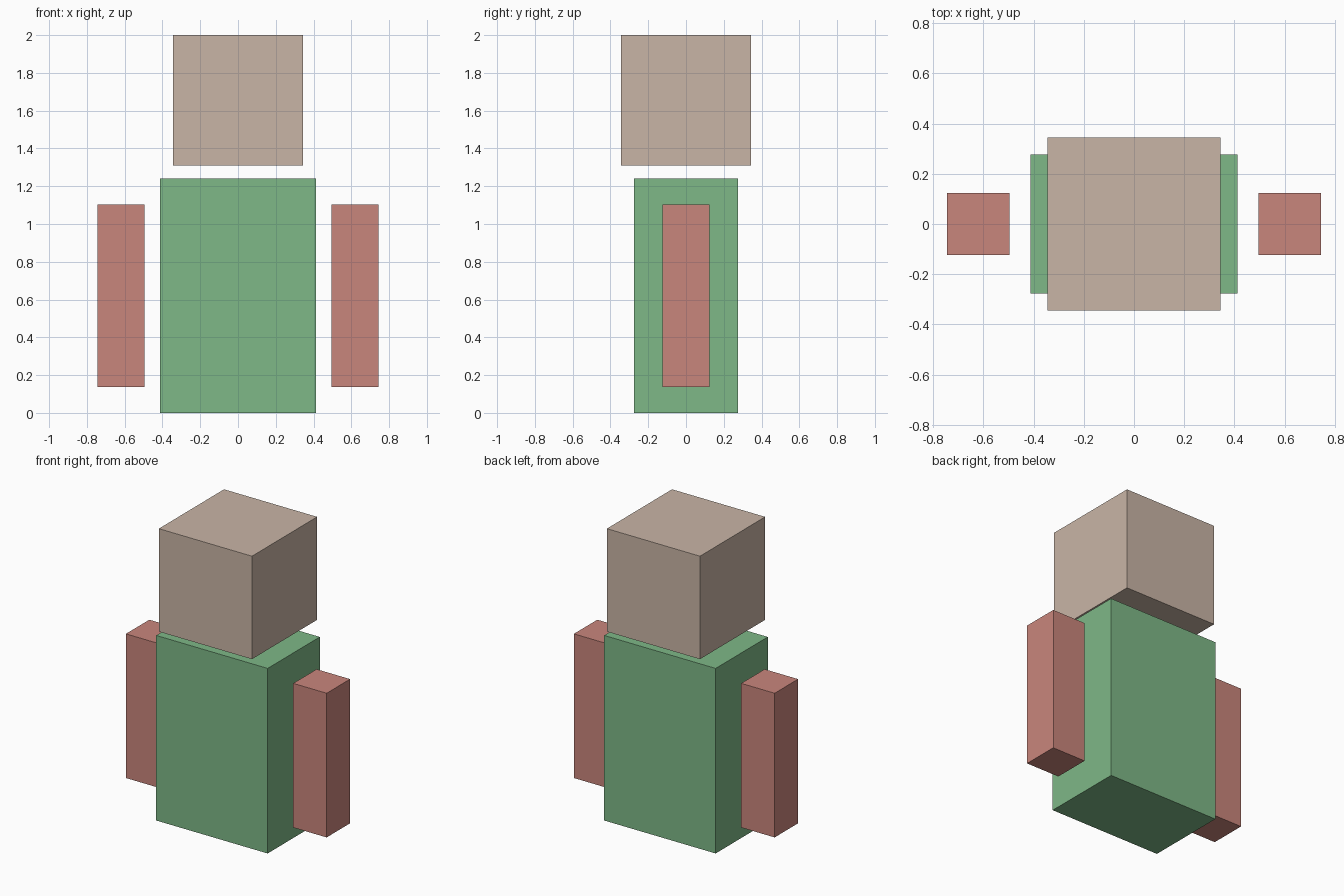
import bpy

default = bpy.data.objects.get("Cube")
if default:
    bpy.data.objects.remove(default, do_unlink=True)


def make_material(name, rgb):
    mat = bpy.data.materials.new(name)
    mat.use_nodes = True
    color = (*rgb, 1.0)
    mat.diffuse_color = color
    mat.node_tree.nodes["Principled BSDF"].inputs["Base Color"].default_value = color
    return mat


def make_box(name, center, size, mat):
    bpy.ops.mesh.primitive_cube_add(size=1, location=center)
    box = bpy.context.object
    box.name = name
    box.scale = size
    bpy.ops.object.transform_apply(location=False, rotation=False, scale=True)
    box.data.materials.append(mat)
    return box


tan = make_material("tan", (0.584, 0.462, 0.381))
green = make_material("soft green", (0.209, 0.479, 0.242))
red = make_material("dusty red", (0.584, 0.238, 0.202))

# Torso standing on the ground, with the head floating just above it
make_box("torso", (0, 0, 0.62), (0.826, 0.552, 1.24), green)
make_box("head", (0, 0, 1.655), (0.69, 0.69, 0.69), tan)

# Detached arms on both sides
for name, side in (("left_arm", 1), ("right_arm", -1)):
    make_box(name, (side * 0.62, 0, 0.621), (0.248, 0.248, 0.966), red)
